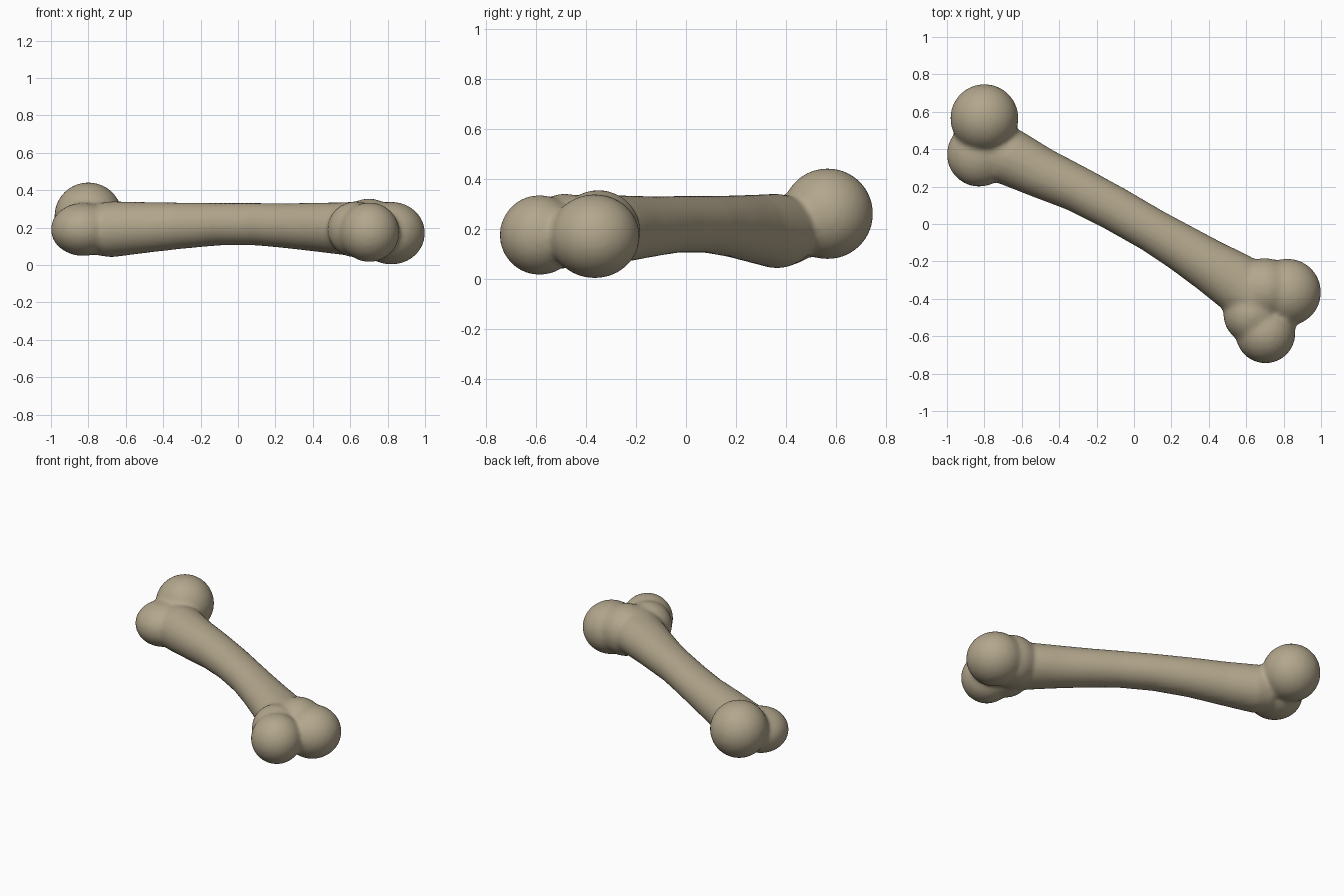
import bpy, bmesh, math
from mathutils import Matrix, Vector

cube = bpy.data.objects.get("Cube")
if cube:
    bpy.data.objects.remove(cube, do_unlink=True)

mat = bpy.data.materials.new("aged_bone")
mat.use_nodes = True
color = (0.45, 0.385, 0.265, 1)
mat.diffuse_color = color
bsdf = mat.node_tree.nodes["Principled BSDF"]
bsdf.inputs["Base Color"].default_value = color
bsdf.inputs["Roughness"].default_value = 0.8

bm = bmesh.new()


def knob(center, radii):
    """Rounded end of the bone."""
    m = Matrix.Translation(center) @ Matrix.Diagonal((*radii, 1))
    bmesh.ops.create_icosphere(bm, subdivisions=5, radius=1, matrix=m)


def loft(sections, sides=32):
    """Oval sections (x, y, z, half width, half height) swept along the shaft."""
    side = Vector((0.48, 0.88, 0)).normalized()
    rings = []
    for x, y, z, w, h in sections:
        ring = []
        for i in range(sides):
            a = math.tau * i / sides
            ring.append(bm.verts.new(Vector((x, y, z)) + side * w * math.cos(a)
                                     + Vector((0, 0, h * math.sin(a)))))
        rings.append(ring)
    for a, b in zip(rings, rings[1:]):
        for i in range(sides):
            j = (i + 1) % sides
            bm.faces.new((a[i], a[j], b[j], b[i]))
    bm.faces.new(rings[0][::-1])
    bm.faces.new(rings[-1])


# Shaft, narrow in the middle and flaring to both ends
loft([
    (-0.77, 0.41, 0.19, 0.13, 0.135),
    (-0.68, 0.365, 0.19, 0.155, 0.15),
    (-0.50, 0.275, 0.20, 0.137, 0.137),
    (-0.30, 0.185, 0.21, 0.124, 0.124),
    (-0.10, 0.08, 0.218, 0.12, 0.114),
    (0.10, -0.035, 0.218, 0.118, 0.114),
    (0.25, -0.125, 0.21, 0.127, 0.12),
    (0.40, -0.22, 0.203, 0.14, 0.13),
    (0.55, -0.315, 0.195, 0.16, 0.14),
    (0.66, -0.40, 0.19, 0.15, 0.15),
])

# Ball and side knob at the back end
knob((-0.80, 0.566, 0.26), (0.182, 0.182, 0.182))
knob((-0.828, 0.372, 0.19), (0.173, 0.173, 0.142))

# Twin knobs at the front end, with the swellings that join them
knob((0.703, -0.585, 0.175), (0.16, 0.16, 0.16))
knob((0.82, -0.365, 0.17), (0.18, 0.18, 0.168))
knob((0.70, -0.35, 0.19), (0.168, 0.168, 0.165))
knob((0.63, -0.485, 0.19), (0.152, 0.152, 0.15))

bmesh.ops.recalc_face_normals(bm, faces=bm.faces)
mesh = bpy.data.meshes.new("bone")
bm.to_mesh(mesh)
bm.free()
mesh.materials.append(mat)
bone = bpy.data.objects.new("bone", mesh)
bpy.context.collection.objects.link(bone)

# Fuse the parts into one soft skin
remesh = bone.modifiers.new("fuse", "REMESH")
remesh.mode = "VOXEL"
remesh.voxel_size = 0.013
remesh.use_smooth_shade = True
smooth = bone.modifiers.new("soften", "SMOOTH")
smooth.factor = 0.5
smooth.iterations = 14
mesh.shade_smooth()
